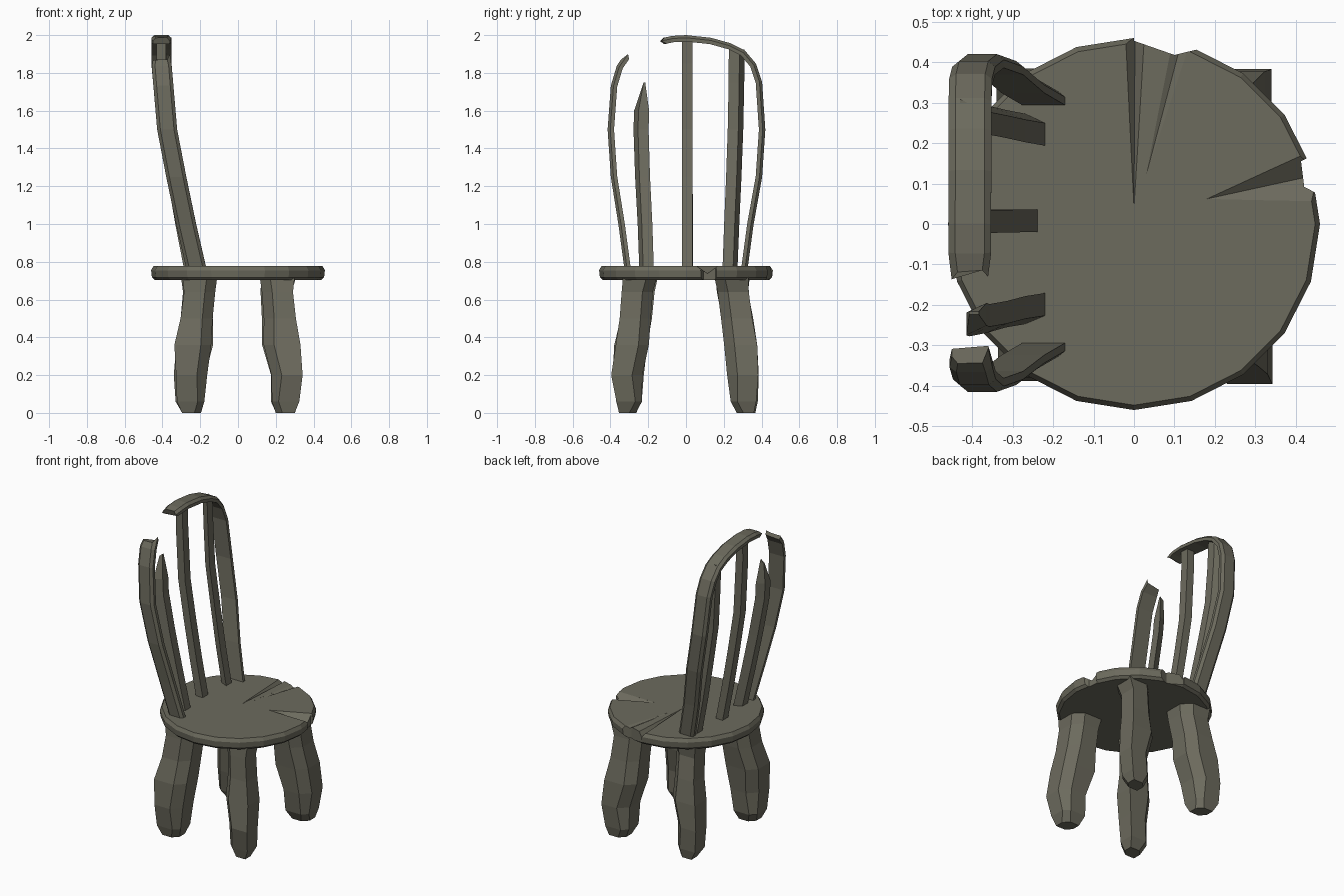
import bpy, bmesh, math, random
from mathutils import Vector

if "Cube" in bpy.data.objects:
    bpy.data.objects.remove(bpy.data.objects["Cube"])

random.seed(4)
wood = bpy.data.materials.new("dark_wood")
wood.diffuse_color = (0.15, 0.145, 0.11, 1)
wood.use_nodes = True
wood.node_tree.nodes["Principled BSDF"].inputs["Base Color"].default_value = wood.diffuse_color


def make(name, bm):
    bmesh.ops.recalc_face_normals(bm, faces=bm.faces)
    me = bpy.data.meshes.new(name)
    bm.to_mesh(me)
    bm.free()
    me.materials.append(wood)
    ob = bpy.data.objects.new(name, me)
    bpy.context.collection.objects.link(ob)
    return ob


def loft(name, rings):
    bm = bmesh.new()
    rows = [[bm.verts.new(p) for p in r] for r in rings]
    n = len(rows[0])
    for a, b in zip(rows, rows[1:]):
        for i in range(n):
            j = (i + 1) % n
            bm.faces.new((a[i], a[j], b[j], b[i]))
    bm.faces.new(rows[0])
    bm.faces.new(rows[-1])
    return make(name, bm)


def hull(name, pts):
    bm = bmesh.new()
    for p in pts:
        bm.verts.new(p)
    bmesh.ops.convex_hull(bm, input=bm.verts)
    return make(name, bm)


# Seat: 20-sided disc with bevelled rim
def circle(r, z):
    return [(r * math.cos(math.tau * i / 20), r * math.sin(math.tau * i / 20), z) for i in range(20)]


seat = loft("seat", [circle(r, z) for r, z in
                     ((0.44, 0.703), (0.456, 0.718), (0.46, 0.755), (0.448, 0.777))])


# Cracks (shallow wedges) and rim chips cut out of the seat
def crack(apex, left, right, depth):
    mid = [(a + b) / 2 for a, b in zip(left, right)]
    return hull("crack_cutter", [(*apex, 0.7765), (*apex, 0.80), (*left, 0.7775), (*right, 0.7775),
                                 (*left, 0.80), (*right, 0.80), (*mid, 0.777 - depth)])


def chip(plan):
    return hull("chip_cutter", [(x, y, z) for x, y in plan for z in (0.68, 0.80)])


cutters = [
    crack((0.0, 0.04), (-0.022, 0.48), (0.027, 0.48), 0.03),
    crack((0.03, 0.12), (0.10, 0.48), (0.15, 0.48), 0.012),
    crack((0.18, 0.062), (0.48, 0.20), (0.48, 0.055), 0.05),
    chip([(0.413, 0.155), (0.421, 0.092), (0.50, 0.05), (0.50, 0.20)]),
    chip([(0.0, 0.453), (0.10, 0.418), (0.158, 0.432), (0.17, 0.50), (0.0, 0.50)]),
]
for c in cutters:
    c.hide_render = True
    m = seat.modifiers.new("cut", "BOOLEAN")
    m.operation, m.solver, m.object = "DIFFERENCE", "EXACT", c
bpy.context.view_layer.objects.active = seat
for m in list(seat.modifiers):
    bpy.ops.object.modifier_apply(modifier=m.name)
for c in cutters:
    bpy.data.objects.remove(c)

# Legs: chunky hewn posts, z then inner/outer limits in x and y
LEG = [(0.0, 0.20, 0.30, 0.27, 0.36), (0.06, 0.18, 0.325, 0.24, 0.375), (0.20, 0.17, 0.335, 0.225, 0.39),
       (0.36, 0.135, 0.33, 0.20, 0.375), (0.50, 0.13, 0.30, 0.185, 0.35), (0.64, 0.12, 0.285, 0.17, 0.335),
       (0.72, 0.115, 0.30, 0.155, 0.335)]


def leg(name, sx, sy):
    rings = []
    for z, x0, x1, y0, y1 in LEG:
        jx, jy = (random.uniform(-0.008, 0.008) for _ in range(2))
        c = 0.055 if z > 0.1 else 0.035
        plan = [(x0, y0), (x1 - c, y0), (x1, y0 + c), (x1, y1), (x0 + c, y1), (x0, y1 - c)]
        rings.append([(sx * (x + jx), sy * (y + jy), z) for x, y in plan])
    loft(name, rings)


for sx, side in ((-1, "left"), (1, "right")):
    leg("front_leg_" + side, sx, -1)
    leg("back_leg_" + side, sx, 1)


# Backward lean of the chair back
LEAN = [(0.70, -0.205), (0.78, -0.225), (1.0, -0.275), (1.25, -0.327),
        (1.5, -0.375), (1.85, -0.405), (2.1, -0.407)]


def lean(z):
    for (z0, x0), (z1, x1) in zip(LEAN, LEAN[1:]):
        if z <= z1:
            return x0 + (x1 - x0) * (z - z0) / (z1 - z0)
    return LEAN[-1][1]


# Broken hoop: bevelled slat section swept along a (y, z) path
SECTION = [(-0.053, -0.016), (0.053, -0.016), (0.053, 0.004),
           (0.036, 0.018), (-0.036, 0.018), (-0.053, 0.004)]


def hoop(name, path, side):
    pts = [Vector(p) for p in path]
    rings = []
    for i, p in enumerate(pts):
        t = (pts[min(i + 1, len(pts) - 1)] - pts[max(i - 1, 0)]).normalized()
        n = Vector((t.y, -t.x)) * side
        ring = []
        for d, h in SECTION:
            q = p + n * h
            if i == len(pts) - 1:
                q += t * random.uniform(-0.035, 0.02)
                d *= 0.85
            ring.append((lean(p.y) + d, q.x, q.y))
        rings.append(ring)
    loft(name, rings)


hoop("back_hoop_long", [(0.305, 0.74), (0.34, 1.0), (0.385, 1.25), (0.402, 1.5), (0.385, 1.75),
                        (0.355, 1.84), (0.30, 1.905), (0.23, 1.94), (0.13, 1.968), (0.0, 1.982),
                        (-0.07, 1.978), (-0.13, 1.965)], 1)
hoop("back_hoop_stump", [(-0.305, 0.74), (-0.34, 1.0), (-0.38, 1.25), (-0.397, 1.5),
                         (-0.38, 1.73), (-0.35, 1.83), (-0.312, 1.885)], -1)


# Spindles: (z, y centre), set back at the base and meeting the hoop on top
def spindle(name, path, back, tip=None):
    rings = []
    for z, y in path:
        x = lean(z) - back * max(0, (1.9 - z) / 1.12)
        w, d = 0.028, 0.025
        s = 0.1 * y
        rings.append([(x - d, y - w + s * 0.5, z), (x + d, y - w - s * 0.5, z),
                      (x + d, y + w - s * 0.5, z), (x - d, y + w + s * 0.5, z)])
    if tip:
        z, y = tip
        x = lean(z)
        rings.append([(x + a * 0.012, y + b * 0.004, z + 0.01 * a)
                      for a, b in ((-1, -1), (1, -1), (1, 1), (-1, 1))])
    loft(name, rings)


spindle("spindle_middle", [(0.74, 0.008), (1.0, 0.008), (1.25, 0.007), (1.5, 0.006), (1.85, 0.006), (1.975, 0.006)], 0.04)
spindle("spindle_right", [(0.74, 0.232), (1.0, 0.242), (1.25, 0.253), (1.5, 0.262), (1.75, 0.267), (1.925, 0.268)], 0.022)
spindle("spindle_broken", [(0.74, -0.208), (1.0, -0.217), (1.25, -0.23), (1.5, -0.238), (1.6, -0.235)], 0.022, (1.74, -0.22))
